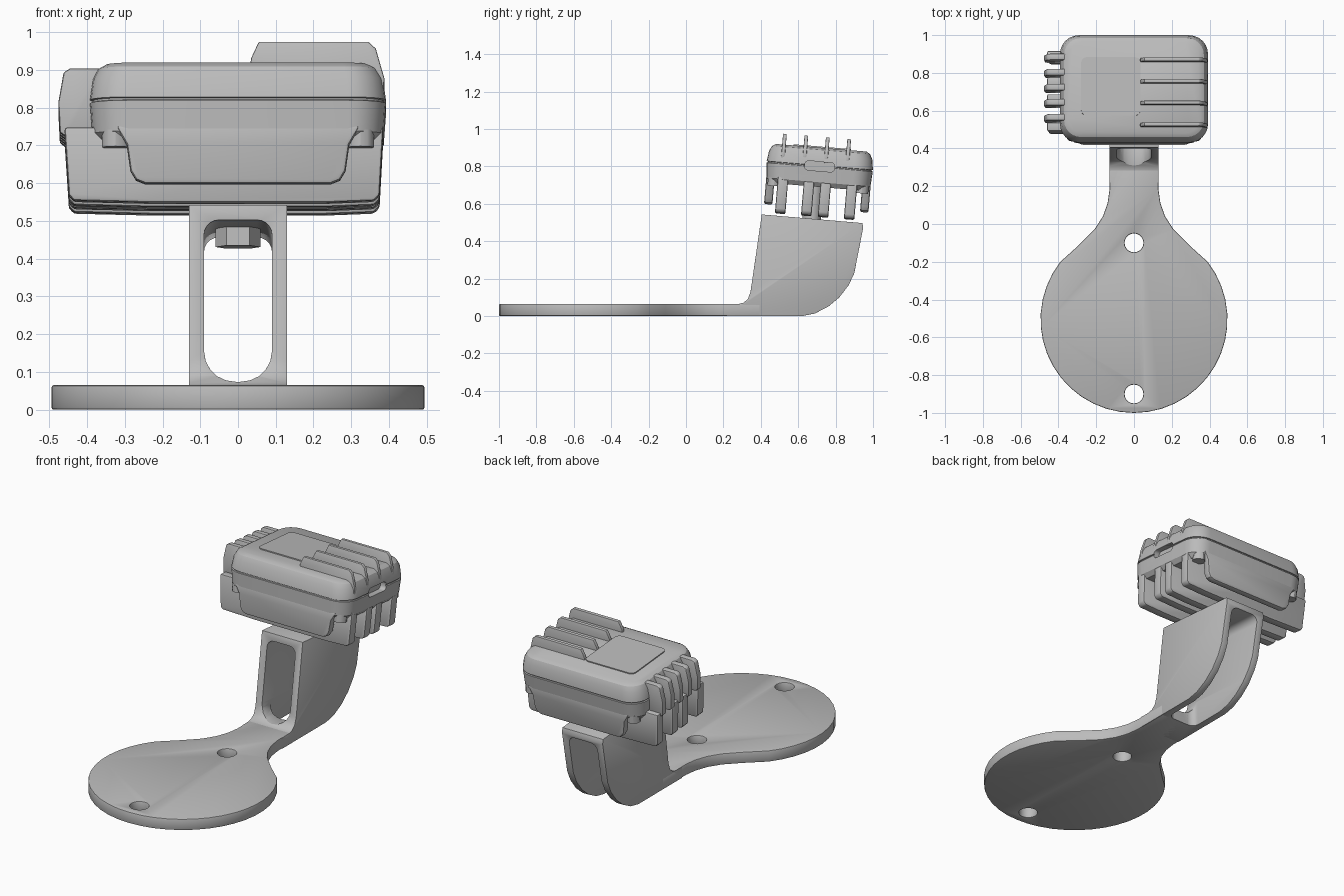
import bpy, bmesh
from math import sin, cos, pi, radians
from mathutils import Matrix

if "Cube" in bpy.data.objects:
    bpy.data.objects.remove(bpy.data.objects["Cube"])

mat = bpy.data.materials.new("plain_grey")
mat.use_nodes = True
GREY = (0.5, 0.5, 0.5, 1)
mat.diffuse_color = GREY
mat.node_tree.nodes["Principled BSDF"].inputs["Base Color"].default_value = GREY

TILT = Matrix.Rotation(radians(-4.8), 4, 'X')
HEAD = Matrix.Translation((0, 0.715, 0.8)) @ TILT
FLAT = Matrix.Identity(4)


def loft(name, loops, matrix=FLAT):
    """Skin a stack of equal-length loops and cap both ends."""
    bm = bmesh.new()
    rings = [[bm.verts.new(p) for p in loop] for loop in loops]
    n = len(rings[0])
    for a, b in zip(rings, rings[1:]):
        for i in range(n):
            j = (i + 1) % n
            bm.faces.new((a[i], a[j], b[j], b[i]))
    bm.faces.new(rings[0][::-1])
    bm.faces.new(rings[-1])
    bmesh.ops.transform(bm, matrix=matrix, verts=bm.verts)
    bmesh.ops.recalc_face_normals(bm, faces=bm.faces)
    mesh = bpy.data.meshes.new(name)
    bm.to_mesh(mesh)
    bm.free()
    mesh.materials.append(mat)
    ob = bpy.data.objects.new(name, mesh)
    bpy.context.collection.objects.link(ob)
    return ob


def extrude(name, pts, axis, lo, hi, matrix=FLAT):
    """Extrude a 2D outline along the x, y or z axis."""
    place = {'x': lambda a, b, t: (t, a, b),
             'y': lambda a, b, t: (a, t, b),
             'z': lambda a, b, t: (a, b, t)}[axis]
    return loft(name, [[place(a, b, t) for a, b in pts] for t in (lo, hi)], matrix)


def rounded(x0, x1, y0, y1, r_low, r_high, seg=5):
    """Rounded rectangle with separate low and high corner radii."""
    pts = []
    for k, (x, y, r, sx, sy) in enumerate(((x1, y1, r_high, -1, -1), (x0, y1, r_high, 1, -1),
                                           (x0, y0, r_low, 1, 1), (x1, y0, r_low, -1, 1))):
        for i in range(seg + 1):
            t = (k + i / seg) * pi / 2
            pts.append((x + sx * r + r * cos(t), y + sy * r + r * sin(t)))
    return pts


def circle(x, y, r, n):
    return [(x + r * cos(2 * pi * i / n), y + r * sin(2 * pi * i / n)) for i in range(n)]


def modify(ob, kind, **settings):
    mod = ob.modifiers.new(kind.title(), kind)
    for key, value in settings.items():
        setattr(mod, key, value)
    bpy.context.view_layer.objects.active = ob
    bpy.ops.object.modifier_apply(modifier=mod.name)


def cut(ob, cutter):
    cutter.hide_render = True
    modify(ob, 'BOOLEAN', object=cutter, operation='DIFFERENCE', solver='EXACT')
    bpy.data.objects.remove(cutter)


def soften(ob, width=0.006):
    modify(ob, 'BEVEL', width=width, segments=2, limit_method='ANGLE', angle_limit=radians(40))


# Base: round plate flaring into a narrow neck
right = [(0.495 * cos(t), -0.505 + 0.495 * sin(t))
         for t in [radians(-90 + 128 * i / 15) for i in range(16)]]
right += [(0.29, -0.11), (0.21, -0.03), (0.165, 0.04), (0.14, 0.11), (0.13, 0.18), (0.13, 0.4)]
base = extrude("base_plate", right + [(-x, y) for x, y in right[:0:-1]], 'z', 0, 0.065)
for y in (-0.1, -0.9):
    cut(base, extrude("hole_cutter", circle(0, y, 0.05, 20), 'z', -0.1, 0.2))

# Arm: curved bracket, hollowed front to back and open underneath
profile = [(0.22, 0), (0.62, 0), (0.69, 0.014), (0.76, 0.05), (0.82, 0.1), (0.87, 0.165),
           (0.9, 0.23), (0.947, 0.47), (0.943, 0.497), (0.405, 0.543), (0.345, 0.13),
           (0.33, 0.09), (0.305, 0.07), (0.28, 0.064), (0.22, 0.064)]
arm = extrude("arm_bracket", profile, 'x', -0.13, 0.13)
SLOT = Matrix.Translation((0, 0.675, 0)) @ TILT
cut(arm, extrude("slot_cutter", rounded(-0.09, 0.09, 0.043, 0.478, 0.085, 0.04), 'y', -0.6, 0.5, SLOT))
under = rounded(-0.0898, 0.0898, 0.4, 1.2, 0.04, 0.04)
cut(arm, extrude("under_cutter", under, 'z', -0.1, 0.3))
cut(base, extrude("under_cutter", under, 'z', -0.1, 0.3))
soften(base)
soften(arm, 0.005)

# Mounting screw and its hex nut
extrude("mount_screw", circle(0, -0.02, 0.05, 20), 'z', -0.29, -0.09, HEAD)
extrude("hex_nut", circle(0, -0.02, 0.06, 6), 'z', -0.372, -0.315, HEAD)

# Head: rounded case with a fine seam round the middle
layers = [(-0.11, 0.025), (-0.085, 0.006), (-0.004, 0), (-0.002, 0.006), (0.003, 0.006),
          (0.005, 0), (0.06, 0.008), (0.088, 0.022), (0.1, 0.042)]
case = loft("head_case", [[(x, y, z) for x, y in rounded(d - 0.392, 0.392 - d, d - 0.285, 0.285 - d,
                                                         0.1 - d / 2, 0.1 - d / 2, 6)]
                          for z, d in layers], HEAD)
cut(case, extrude("port_cutter", rounded(-0.08, 0.08, -0.025, 0.025, 0.02, 0.02), 'x', 0.355, 0.5, HEAD))

# Raised label panel on the lid
extrude("lid_panel", rounded(-0.28, 0.035, -0.15, 0.16, 0.03, 0.03), 'z', 0.095, 0.106, HEAD)

# Fins on the lid
lid_fin = [(0.03, 0.08), (0.035, 0.115), (0.055, 0.158), (0.345, 0.158), (0.365, 0.14),
           (0.388, 0.06), (0.385, 0.02)]
for i in range(4):
    y = -0.2 + i * 0.115
    soften(extrude(f"lid_fin_{i + 1}", lid_fin, 'y', y - 0.01, y + 0.01, HEAD), 0.004)

# Fins on the right side
side_fin = [(-0.36, 0.09), (-0.445, 0.09), (-0.462, 0.08), (-0.476, 0.0), (-0.472, -0.08),
            (-0.455, -0.092), (-0.36, -0.092)]
for i in range(5):
    y = -0.157 + i * 0.08
    soften(extrude(f"side_fin_{i + 1}", side_fin, 'y', y - 0.017, y + 0.017, HEAD), 0.006)

# Long cooling fins hanging under the case
under_fin = [(0.385, -0.07), (0.375, -0.25), (0.36, -0.265), (0.23, -0.27), (-0.23, -0.27),
             (-0.435, -0.265), (-0.448, -0.25), (-0.46, -0.07)]
for i, y in enumerate((-0.19, -0.05, 0.04, 0.18)):
    soften(extrude(f"under_fin_{i + 1}", under_fin, 'y', y - 0.028, y + 0.028, HEAD), 0.008)

# Front and back skirts, tapering downward
half = [(0.325, -0.07), (0.295, -0.12), (0.285, -0.19), (0.27, -0.215), (0.245, -0.225)]
skirt = half + [(-x, z) for x, z in half[::-1]]
for name, side in (("front_skirt", -1), ("back_skirt", 1)):
    lo, hi = sorted((side * 0.235, side * 0.28))
    soften(extrude(name, skirt, 'y', lo, hi, HEAD), 0.01)

# Case screws in the four lower corners
for sx in (-1, 1):
    for sy in (-1, 1):
        side = ("left" if sx > 0 else "right") + ("_front" if sy < 0 else "_back")
        extrude(f"case_screw_{side}", circle(sx * 0.325, sy * 0.235, 0.035, 12), 'z', -0.125, -0.08, HEAD)

# Smooth shading with sharp edges kept
bpy.ops.object.select_all(action='DESELECT')
for ob in bpy.context.collection.objects:
    if ob.type == 'MESH' and mat.name in ob.data.materials:
        ob.select_set(True)
        bpy.context.view_layer.objects.active = ob
bpy.ops.object.shade_smooth_by_angle(angle=radians(30))
